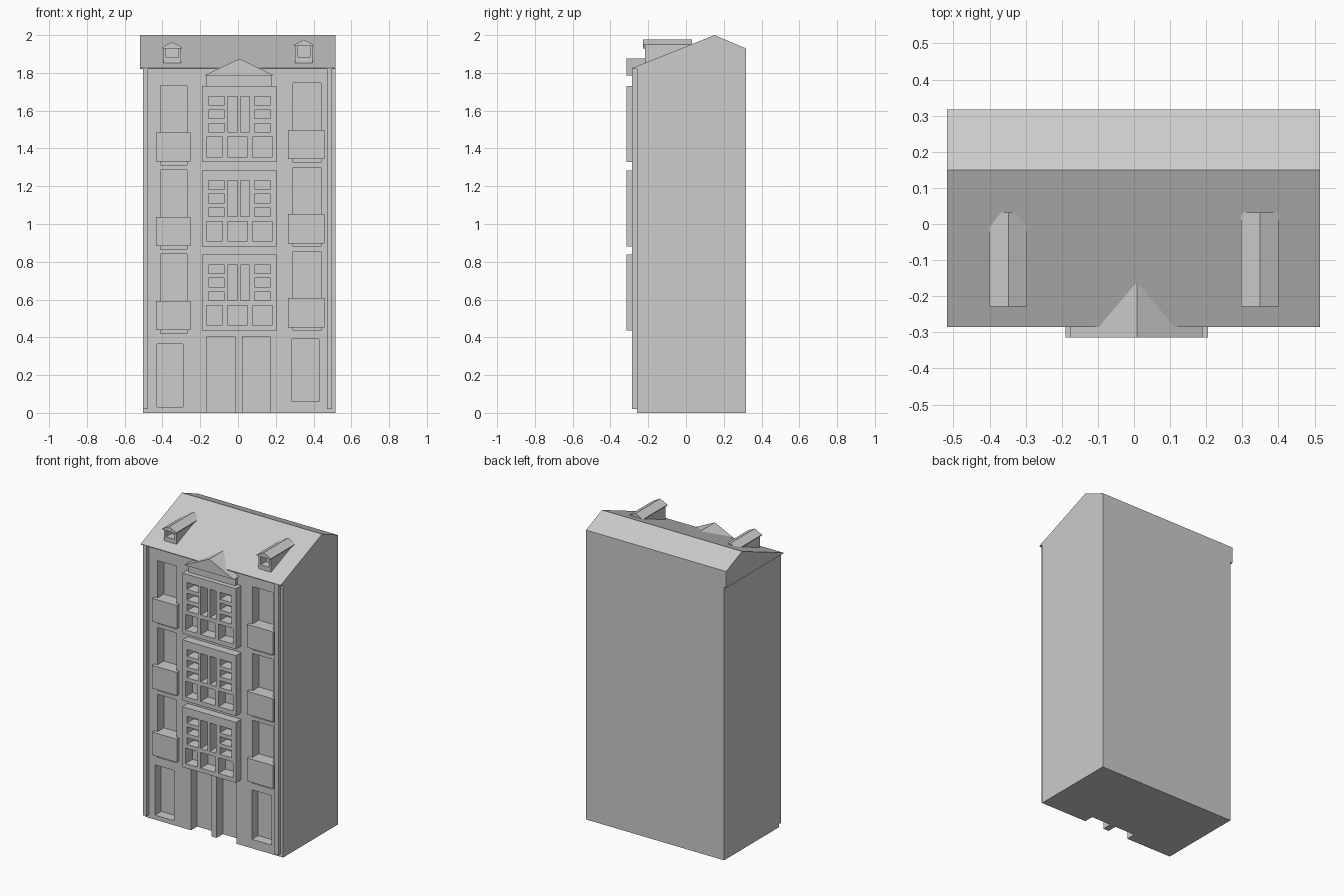
import bpy
import bmesh

cube = bpy.data.objects.get("Cube")
if cube:
    bpy.data.objects.remove(cube, do_unlink=True)

STONE = (0.604, 0.604, 0.604, 1.0)
stone = bpy.data.materials.new("pale_grey_stone")
stone.use_nodes = True
stone.diffuse_color = STONE
stone.node_tree.nodes["Principled BSDF"].inputs["Base Color"].default_value = STONE


def finish(name, bm):
    bmesh.ops.recalc_face_normals(bm, faces=bm.faces)
    mesh = bpy.data.meshes.new(name)
    bm.to_mesh(mesh)
    bm.free()
    mesh.materials.append(stone)
    obj = bpy.data.objects.new(name, mesh)
    bpy.context.scene.collection.objects.link(obj)
    return obj


def boxes(name, specs):
    """One object from boxes given as (x range, y range, z range)."""
    bm = bmesh.new()
    for spec in specs:
        verts = bmesh.ops.create_cube(bm, size=1)["verts"]
        for v in verts:
            v.co = [(a + b) / 2 + c * (b - a) for (a, b), c in zip(spec, v.co)]
    return finish(name, bm)


def prism(name, points, start, direction):
    """Sweep a closed flat profile along a direction."""
    bm = bmesh.new()
    face = bm.faces.new([bm.verts.new(start(a, b)) for a, b in points])
    new = bmesh.ops.extrude_face_region(bm, geom=[face])["geom"]
    bmesh.ops.translate(bm, vec=direction,
                        verts=[g for g in new if isinstance(g, bmesh.types.BMVert)])
    return finish(name, bm)


def carve(obj, cutter):
    """Subtract a cutter and keep the resulting mesh."""
    mod = obj.modifiers.new("openings", "BOOLEAN")
    mod.operation, mod.solver, mod.object = "DIFFERENCE", "EXACT", cutter
    bpy.context.view_layer.update()
    graph = bpy.context.evaluated_depsgraph_get()
    mesh = bpy.data.meshes.new_from_object(obj.evaluated_get(graph))
    obj.modifiers.clear()
    obj.data = mesh


WALL, RELIEF, BAY = -0.26, -0.285, -0.315
RECESS = (-0.5, -0.195)
FLOORS = (0, 0.446, 0.891)

# Window and door openings in the front wall
openings = [((-0.165, -0.015), RECESS, (-0.1, 0.405)),
            ((0.025, 0.17), RECESS, (-0.1, 0.405)),
            ((-0.43, -0.29), RECESS, (0.03, 0.365)),
            ((0.285, 0.43), RECESS, (0.06, 0.39))]
balconies = []
for drop in FLOORS:
    for x0, x1, lift in ((-0.41, -0.27, 0), (0.29, 0.44, 0.014)):
        openings.append(((x0, x1), RECESS, (1.312 + lift - drop, 1.732 + lift - drop)))
        balconies.append(((x0 - 0.024, x1 + 0.018), (RELIEF, WALL + 0.07),
                          (1.33 + lift - drop, 1.484 + lift - drop)))

# Pane openings of the bays
panes = []
PANE = (-0.5, -0.24)
for drop in FLOORS:
    for x0, x1 in ((-0.156, -0.071), (0.087, 0.172)):
        for z in (1.629, 1.558, 1.486):
            panes.append(((x0, x1), PANE, (z - drop, z + 0.046 - drop)))
    for x0, x1 in ((-0.055, -0.003), (0.013, 0.06)):
        panes.append(((x0, x1), PANE, (1.486 - drop, 1.675 - drop)))
    for x0, x1 in ((-0.167, -0.082), (-0.055, 0.05), (0.077, 0.182)):
        panes.append(((x0, x1), PANE, (1.356 - drop, 1.46 - drop)))

# Main walls with recessed openings
walls = boxes("walls", [((-0.503, 0.515), (WALL, 0.317), (0, 1.82))])
cutter = boxes("opening_cutter", openings + panes)
cutter.hide_render = True
carve(walls, cutter)

# Three stacked bays in the centre
for i, drop in enumerate(FLOORS):
    bay = boxes(f"bay_{3 - i}", [((-0.19, 0.205), (BAY, WALL), (1.327 - drop, 1.73 - drop))])
    carve(bay, cutter)
bpy.data.objects.remove(cutter, do_unlink=True)

# Balcony fronts and corner pilasters
boxes("balconies", balconies)
boxes("pilasters", [((x, x + 0.027), (RELIEF, WALL), (0.02, 1.82)) for x in (-0.503, 0.47)])

# Main roof with unequal slopes
prism("roof", [(RELIEF, 1.82), (0.317, 1.82), (0.317, 1.93), (0.15, 2.0), (RELIEF, 1.825)],
      lambda y, z: (-0.518, y, z), (1.033, 0, 0))

# Pediment above the top bay
boxes("pediment_base", [((-0.168, 0.18), (-0.283, -0.2), (1.73, 1.788))])
prism("pediment", [(-0.177, 1.787), (0.19, 1.787), (0.008, 1.875)],
      lambda x, z: (x, BAY, z), (0, 0.175, 0))

# Dormers with a recessed opening and a small gabled roof
for side, cx, eave, ridge in (("right", -0.348, 1.936, 1.963), ("left", 0.349, 1.949, 1.976)):
    dormer = boxes(f"{side}_dormer", [((cx - 0.046, cx + 0.046), (-0.216, 0.02), (1.847, eave))])
    hole = boxes("dormer_cutter", [((cx - 0.032, cx + 0.032), (-0.4, -0.16), (1.882, eave - 0.004))])
    hole.hide_render = True
    carve(dormer, hole)
    bpy.data.objects.remove(hole, do_unlink=True)
    prism(f"{side}_dormer_roof",
          [(cx - 0.052, eave - 0.006), (cx + 0.052, eave - 0.006), (cx + 0.052, eave),
           (cx, ridge), (cx - 0.052, eave)],
          lambda x, z: (x, -0.228, z), (0, 0.26, 0))
